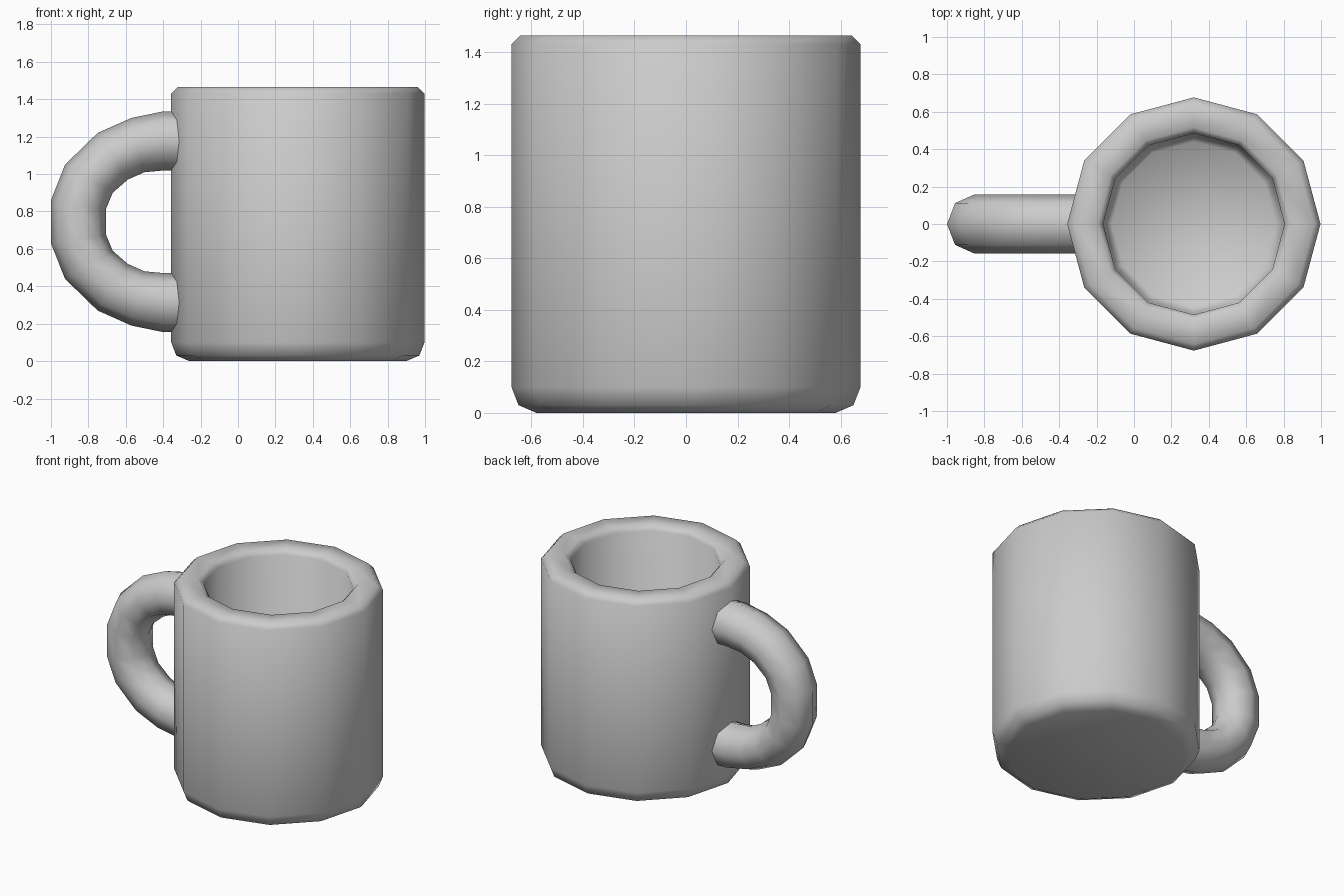
import bpy, bmesh
from math import sin, cos, pi

if "Cube" in bpy.data.objects:
    bpy.data.objects.remove(bpy.data.objects["Cube"])


def skin(name, rings, cap_ends=True):
    """Bridge successive closed rings of points into one smooth mesh."""
    bm = bmesh.new()
    loops = [[bm.verts.new(p) for p in ring] for ring in rings]
    n = len(rings[0])
    for a, b in zip(loops, loops[1:]):
        for i in range(n):
            j = (i + 1) % n
            bm.faces.new((a[i], a[j], b[j], b[i]))
    if cap_ends:
        bm.faces.new(loops[0])
        bm.faces.new(loops[-1])
    bmesh.ops.recalc_face_normals(bm, faces=bm.faces)
    mesh = bpy.data.meshes.new(name)
    bm.to_mesh(mesh)
    bm.free()
    obj = bpy.data.objects.new(name, mesh)
    bpy.context.collection.objects.link(obj)
    bpy.ops.object.select_all(action='DESELECT')
    obj.select_set(True)
    bpy.context.view_layer.objects.active = obj
    bpy.ops.object.shade_smooth_by_angle(angle=1.1)
    return obj


# Mug body: 12-sided lathe, outer wall, rim, then inner wall down to the floor
CX = 0.32
profile = [(0.58, 0), (0.65, 0.03), (0.677, 0.10), (0.677, 1.43), (0.642, 1.465),
           (0.515, 1.465), (0.485, 1.43), (0.475, 0.22), (0.44, 0.18)]
skin("mug_body", [[(CX + r * cos(k * pi / 6), r * sin(k * pi / 6), z)
                   for k in range(12)] for r, z in profile])

# Handle: 8-sided tube through (outer, inner) edge pairs of the lower half
MID = 0.745
pairs = [((-0.25, 0.155), (-0.25, 0.47)), ((-0.40, 0.155), (-0.39, 0.47)),
         ((-0.57, 0.19), (-0.50, 0.48)), ((-0.75, 0.27), (-0.59, 0.52)),
         ((-0.925, 0.44), (-0.67, 0.59)), ((-1.0, 0.63), (-0.705, 0.675))]
pairs += [tuple((x, 2 * MID - z) for x, z in p) for p in reversed(pairs)]
rings = []
for (ox, oz), (ix, iz) in pairs:
    mx, mz, hx, hz = (ox + ix) / 2, (oz + iz) / 2, (ox - ix) / 2, (oz - iz) / 2
    rings.append([(mx + hx * cos(k * pi / 4), 0.158 * sin(k * pi / 4),
                   mz + hz * cos(k * pi / 4)) for k in range(8)])
skin("handle", rings)
